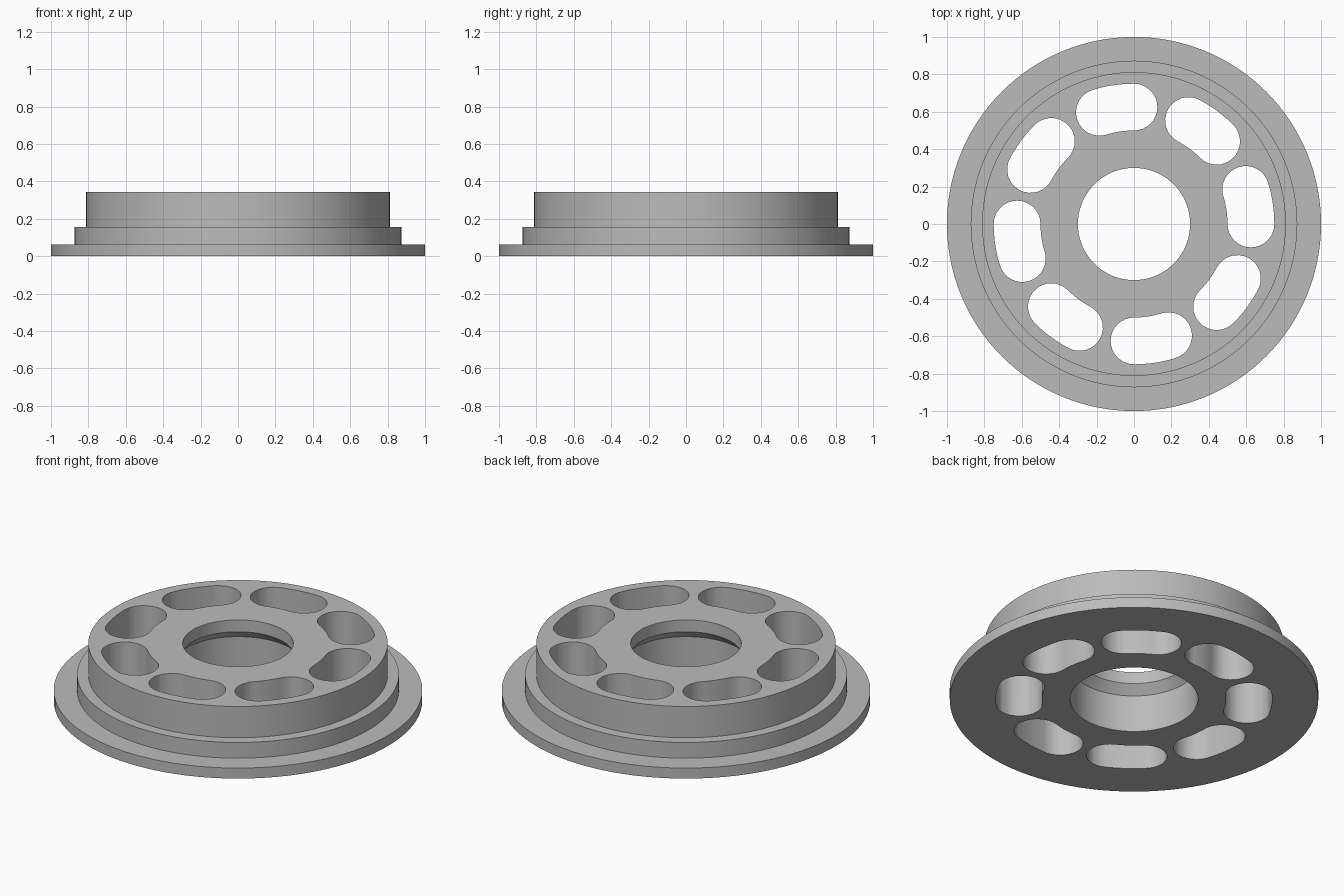
import bpy, bmesh, math
from mathutils import Vector, Matrix

cube = bpy.data.objects.get("Cube")
if cube:
    bpy.data.objects.remove(cube, do_unlink=True)

SEGMENTS = 128
SLOTS = 8
SLOT_SWEEP = math.radians(17.2)
SLOT_RADIUS = 0.625
SLOT_HALF = 0.125

gray = bpy.data.materials.new("plain gray")
gray.use_nodes = True
color = (0.5, 0.5, 0.5, 1)
gray.diffuse_color = color
gray.node_tree.nodes["Principled BSDF"].inputs["Base Color"].default_value = color


def make_object(name, bm):
    bmesh.ops.recalc_face_normals(bm, faces=bm.faces)
    mesh = bpy.data.meshes.new(name)
    bm.to_mesh(mesh)
    bm.free()
    mesh.materials.append(gray)
    obj = bpy.data.objects.new(name, mesh)
    bpy.context.collection.objects.link(obj)
    return obj


def polar(radius, angle, z=0):
    return Vector((radius * math.cos(angle), radius * math.sin(angle), z))


def slot_outline():
    """Curved slot with round ends, counterclockwise from its inner start."""
    n = 16
    arc = [SLOT_SWEEP * i / n for i in range(n + 1)]
    turn = [math.pi * i / n for i in range(1, n)]
    start, end = polar(SLOT_RADIUS, 0), polar(SLOT_RADIUS, SLOT_SWEEP)
    points = [polar(SLOT_RADIUS + SLOT_HALF, a) for a in arc]
    points += [end + polar(SLOT_HALF, SLOT_SWEEP + t) for t in turn]
    points += [polar(SLOT_RADIUS - SLOT_HALF, a) for a in reversed(arc)]
    points += [start + polar(SLOT_HALF, math.pi + t) for t in turn]
    return points


# Stepped flange body with a bore that tapers in near the top
profile = [(0.347, 0), (1, 0), (1, 0.063), (0.873, 0.063), (0.873, 0.157),
           (0.812, 0.157), (0.812, 0.344), (0.3, 0.344), (0.3, 0.273), (0.347, 0.222)]
bm = bmesh.new()
verts = [bm.verts.new((r, 0, z)) for r, z in profile]
edges = [bm.edges.new((v, verts[i - 1])) for i, v in enumerate(verts)]
bmesh.ops.spin(bm, geom=verts + edges, cent=(0, 0, 0), axis=(0, 0, 1),
               angle=math.tau, steps=SEGMENTS, use_merge=False)
bmesh.ops.remove_doubles(bm, verts=bm.verts, dist=0.0001)
body = make_object("stepped_flange", bm)

# Ring of curved through slots
bm = bmesh.new()
for k in range(SLOTS):
    turn = Matrix.Rotation(math.tau * k / SLOTS, 3, 'Z')
    face = bm.faces.new([bm.verts.new(turn @ p + Vector((0, 0, -0.1))) for p in slot_outline()])
    top = bmesh.ops.extrude_face_region(bm, geom=[face])["geom"]
    bmesh.ops.translate(bm, vec=(0, 0, 0.6),
                        verts=[g for g in top if isinstance(g, bmesh.types.BMVert)])
cutter = make_object("slot_cutter", bm)
cutter.hide_render = True

cut = body.modifiers.new("slots", 'BOOLEAN')
cut.operation = 'DIFFERENCE'
cut.solver = 'EXACT'
cut.object = cutter
bpy.ops.object.select_all(action='DESELECT')
body.select_set(True)
bpy.context.view_layer.objects.active = body
bpy.ops.object.modifier_apply(modifier=cut.name)
bpy.data.objects.remove(cutter, do_unlink=True)

# Smooth round walls, crisp rims
bpy.ops.object.shade_smooth_by_angle(angle=math.radians(30))
